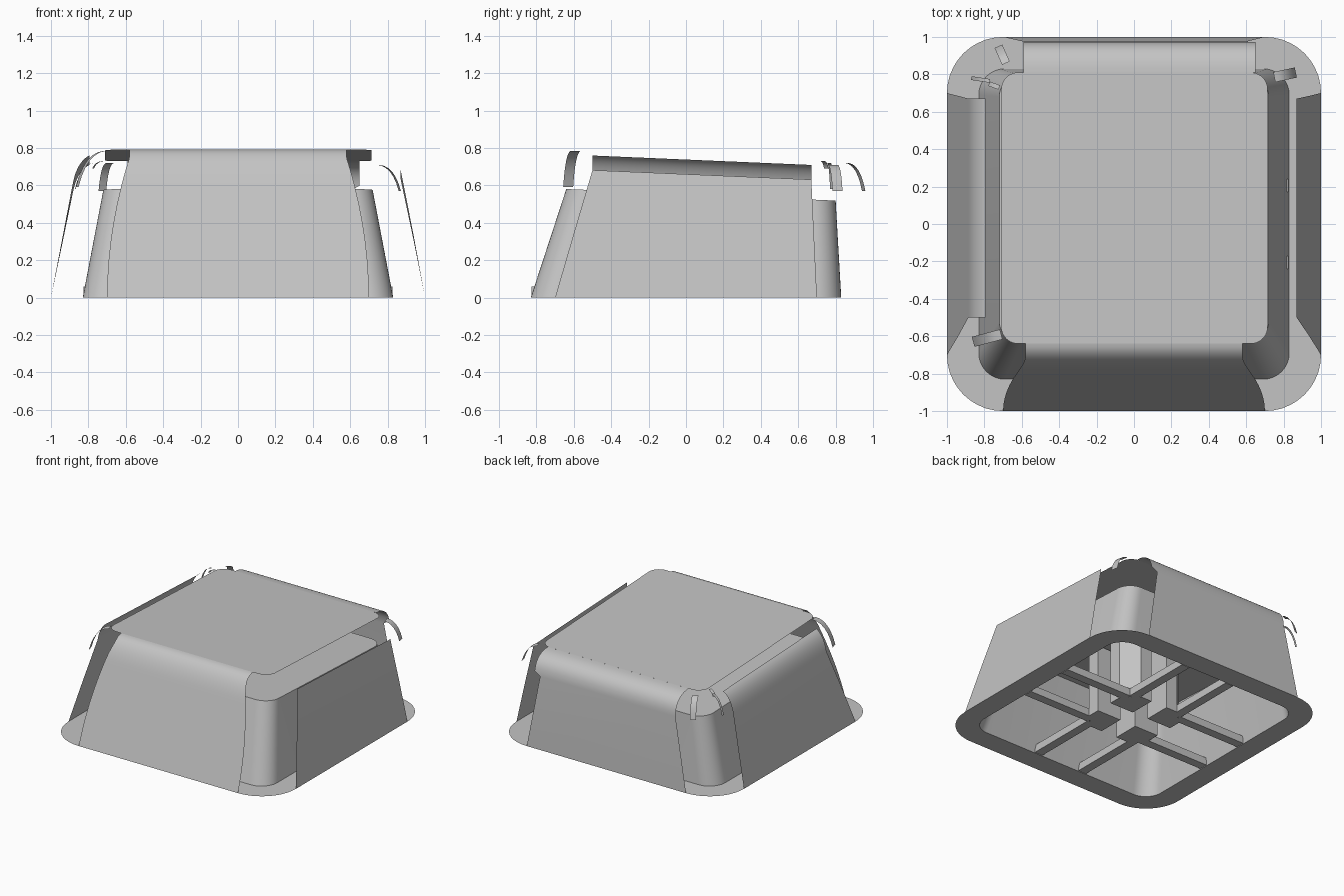
import bpy, bmesh, math
from mathutils import Vector

if "Cube" in bpy.data.objects:
    bpy.data.objects.remove(bpy.data.objects["Cube"])

grey = bpy.data.materials.new("plain_grey")
grey.use_nodes = True
COLOUR = (0.55, 0.55, 0.55, 1)
grey.diffuse_color = COLOUR
grey.node_tree.nodes["Principled BSDF"].inputs["Base Color"].default_value = COLOUR


def make(name, verts, faces, fix=False):
    mesh = bpy.data.meshes.new(name)
    mesh.from_pydata([tuple(v) for v in verts], [], faces)
    if fix:
        bm = bmesh.new()
        bm.from_mesh(mesh)
        bmesh.ops.recalc_face_normals(bm, faces=bm.faces)
        bm.to_mesh(mesh)
        bm.free()
    mesh.materials.append(grey)
    obj = bpy.data.objects.new(name, mesh)
    bpy.context.collection.objects.link(obj)
    bpy.ops.object.select_all(action='DESELECT')
    obj.select_set(True)
    bpy.context.view_layer.objects.active = obj
    bpy.ops.object.shade_smooth_by_angle(angle=math.radians(30))
    return obj


def loft(name, rows, closed=False, cap=False, flip=False):
    """Skin a list of equally long point rows."""
    n = len(rows[0])
    faces = []
    for i in range(len(rows) - 1):
        for j in range(n if closed else n - 1):
            k = (j + 1) % n
            f = [i * n + j, i * n + k, (i + 1) * n + k, (i + 1) * n + j]
            faces.append(f[::-1] if flip else f)
    if cap:
        faces.append([(len(rows) - 1) * n + j for j in range(n)])
    return make(name, [p for r in rows for p in r], faces)


def rounded(x0, x1, y0, y1, r, z, steps=10):
    """Rounded rectangle, counter-clockwise; z is a function of y."""
    pts = []
    centres = [(x1 - r, y1 - r), (x0 + r, y1 - r), (x0 + r, y0 + r), (x1 - r, y0 + r)]
    for q, (cx, cy) in enumerate(centres):
        for s in range(steps + 1):
            a = (q + s / steps) * math.pi / 2
            y = cy + r * math.sin(a)
            pts.append((cx + r * math.cos(a), y, z(y)))
    return pts


def bend(a, b, c, steps=10):
    """Quadratic curve from a to c, pulled towards b."""
    a, b, c = Vector(a), Vector(b), Vector(c)
    return [a * (1 - t) ** 2 + b * 2 * t * (1 - t) + c * t * t
            for t in (i / steps for i in range(steps + 1))]


def top_z(y):
    return 0.764 - 0.043 * y


def cap_z(y):
    return 0.553 - 0.043 * y


def ground(y):
    return 0.0


# Flat bottom rim
loft("bottom_rim", [rounded(-1, 1, -1, 1, 0.3, ground),
                    rounded(-0.83, 0.83, -0.83, 0.83, 0.14, ground)], closed=True, flip=True)

# Closed inner shell with a sloping lid
loft("inner_shell", [rounded(-0.83, 0.83, -0.83, 0.83, 0.14, ground),
                     rounded(-0.72, 0.72, -0.64, 0.80, 0.12, cap_z)], closed=True, cap=True)

# Sloping top plate
plate = rounded(-0.71, 0.715, -0.64, 0.81, 0.09, top_z)
make("top_plate", plate, [list(range(len(plate)))])

# Front wall, curving over into the top
profile = [(-1 + 0.345 * z, z) for z in (0, 0.1, 0.2, 0.3, 0.4, 0.5, 0.6)]
profile += [tuple(p) for p in bend((-0.793, 0.6), (-0.733, 0.787), (-0.64, 0.7915))][1:]
rows = []
for y, z in profile:
    half = 0.70 - 0.12 * min(1, z / 0.75) ** 2
    rows.append([(-half, y, z), (half, y, z)])
loft("front_wall", rows)

# Back wall, curving over into the top
profile = [(1, 0), (0.975, 0.57)]
profile += [tuple(p) for p in bend((0.975, 0.57), (0.968, 0.722), (0.81, 0.729))][1:]
rows = []
for y, z in profile:
    t = min(1, z / 0.57)
    left = 0.70 - 0.10 * t + (0.05 if z > 0.58 else 0)
    rows.append([(left, y, z), (-0.70 + 0.11 * t, y, z)])
loft("back_wall", rows)


# Side walls: only the right one keeps part of its rounded shoulder
def side_row(x, z, t):
    y0, y1 = -0.70 + 0.20 * t, 0.70 - 0.03 * t
    return [(x, y, z - 0.043 * y * t) for y in (y0, y1)]


loft("left_wall", [side_row(1, 0, 0), side_row(0.937, 0.33, 0.5), side_row(0.87, 0.66, 1)], flip=True)
rows = [side_row(-1, 0, 0), side_row(-0.94, 0.3, 0.5), side_row(-0.885, 0.58, 1)]
rows += [side_row(p[0], p[1], 1) for p in bend((-0.885, 0.58), (-0.862, 0.705), (-0.795, 0.738))][1:]
loft("right_wall", rows)


# Loose curved slivers left at the rounded shoulders
def sliver(name, inner, outer, width):
    a, c = Vector(inner), Vector(outer)
    b = Vector((a.x * 0.3 + c.x * 0.7, a.y * 0.3 + c.y * 0.7, a.z * 0.95 + c.z * 0.05))
    side = Vector((a.y - c.y, c.x - a.x, 0)).normalized() * width / 2
    loft(name, [[p - side, p + side] for p in bend(a, b, c, 6)], flip=True)


sliver("back_right_sliver", (-0.685, 0.86, 0.72), (-0.725, 0.95, 0.57), 0.045)
sliver("back_right_thin_sliver", (-0.77, 0.765, 0.72), (-0.87, 0.78, 0.58), 0.02)
sliver("back_right_small_sliver", (-0.72, 0.73, 0.73), (-0.775, 0.75, 0.69), 0.025)
sliver("back_left_sliver", (0.75, 0.785, 0.71), (0.865, 0.81, 0.57), 0.055)
sliver("front_right_sliver", (-0.71, -0.59, 0.785), (-0.86, -0.63, 0.59), 0.055)


# Stem posts and paired stiffening ribs underneath
def prism(name, outline, z0, z1):
    n = len(outline)
    verts = [(x, y, z) for z in (z0, z1) for x, y in outline]
    faces = [[j, (j + 1) % n, n + (j + 1) % n, n + j] for j in range(n)]
    faces += [list(range(n)), list(range(n, 2 * n))]
    return make(name, verts, faces, fix=True)


post = [(0.07, 0.07), (0.28, 0.07), (0.28, 0.17), (0.17, 0.28), (0.07, 0.28)]
rib = [(0.26, 0.17), (0.825, 0.17), (0.825, 0.24), (0.22, 0.24)]
for sx, side in ((1, "left"), (-1, "right")):
    for sy, end in ((-1, "front"), (1, "back")):
        tag = end + "_" + side
        prism("stem_post_" + tag, [(x * sx, y * sy) for x, y in post], 0, 0.54)
        prism("side_rib_" + tag, [(x * sx, y * sy) for x, y in rib], 0.001, 0.06)
        prism("end_rib_" + tag, [(y * sx, x * sy) for x, y in rib], 0.001, 0.06)
